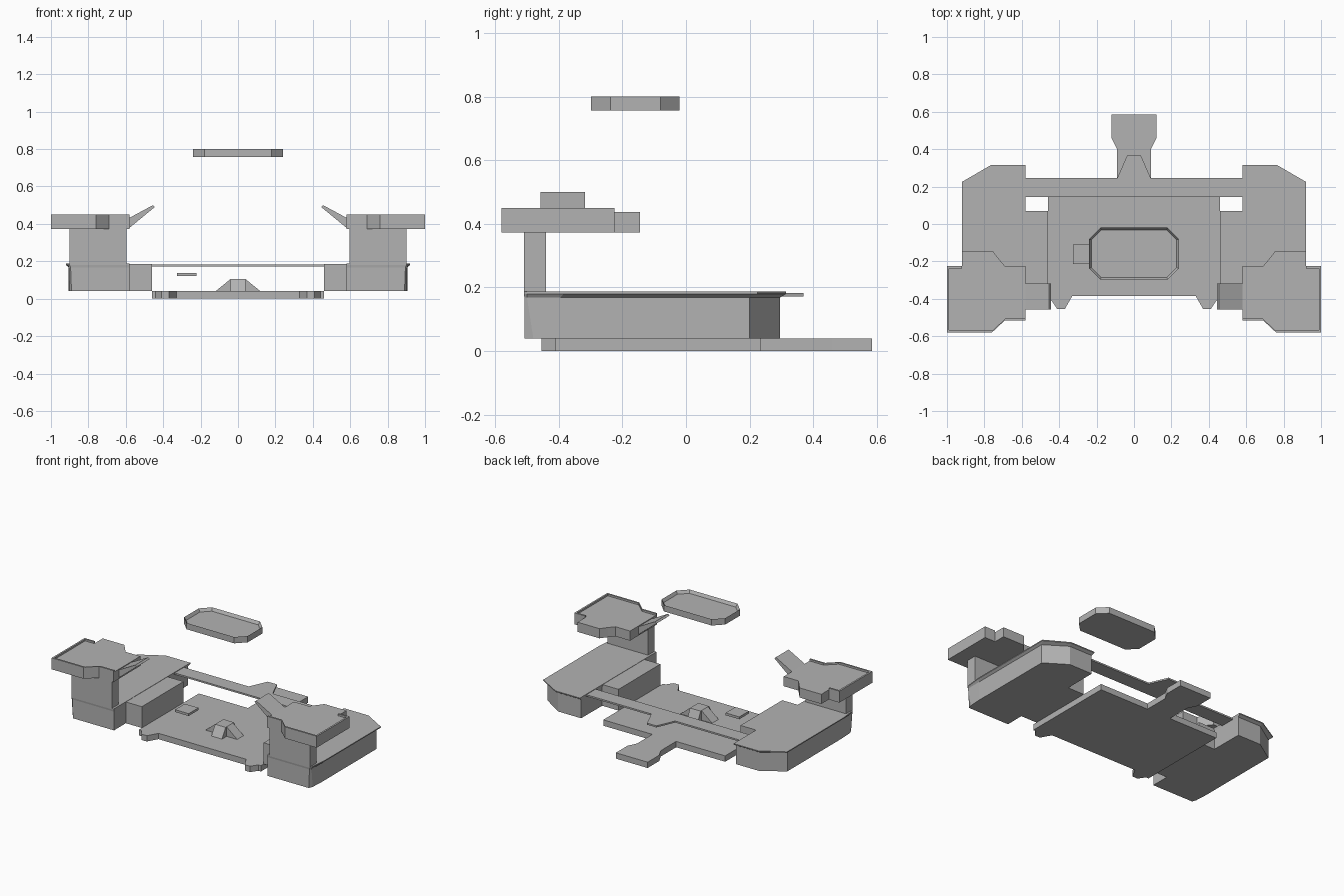
import bpy
import bmesh

cube = bpy.data.objects.get("Cube")
if cube:
    bpy.data.objects.remove(cube, do_unlink=True)

grey = bpy.data.materials.new("light_grey")
grey.use_nodes = True
colour = (0.45, 0.45, 0.45, 1)
grey.diffuse_color = colour
grey.node_tree.nodes["Principled BSDF"].inputs["Base Color"].default_value = colour


def finish(name, bm, mirror):
    bmesh.ops.recalc_face_normals(bm, faces=bm.faces)
    mesh = bpy.data.meshes.new(name)
    bm.to_mesh(mesh)
    bm.free()
    mesh.materials.append(grey)
    obj = bpy.data.objects.new(name, mesh)
    bpy.context.collection.objects.link(obj)
    if mirror:
        mod = obj.modifiers.new("Mirror", "MIRROR")
        mod.use_mirror_merge = False
    return obj


def loft(name, levels, mirror=False, recess=None):
    """Join stacked outlines [(z, points), ...]; recess = (inset, depth)."""
    bm = bmesh.new()
    rings = [[bm.verts.new((x, y, z)) for x, y in pts] for z, pts in levels]
    bm.faces.new(rings[0])
    top = bm.faces.new(rings[-1])
    for a, b in zip(rings, rings[1:]):
        n = len(a)
        for i in range(n):
            j = (i + 1) % n
            bm.faces.new((a[i], a[j], b[j], b[i]))
    if recess:
        bmesh.ops.recalc_face_normals(bm, faces=bm.faces)
        bmesh.ops.inset_region(bm, faces=[top], thickness=recess[0])
        for v in top.verts:
            v.co.z -= recess[1]
    return finish(name, bm, mirror)


def prism(name, pts, z0, z1, mirror=False, recess=None):
    return loft(name, [(z0, pts), (z1, pts)], mirror, recess)


def box(name, x0, x1, y0, y1, z0, z1, mirror=False):
    return prism(name, [(x0, y0), (x1, y0), (x1, y1), (x0, y1)], z0, z1, mirror)


def profile(name, pts, y0, y1, mirror=False):
    """Extrude an x-z outline along y."""
    bm = bmesh.new()
    face = bm.faces.new([bm.verts.new((x, y0, z)) for x, z in pts])
    new = bmesh.ops.extrude_face_region(bm, geom=[face])["geom"]
    for v in new:
        if isinstance(v, bmesh.types.BMVert):
            v.co.y = y1
    return finish(name, bm, mirror)


def both_sides(half):
    return half + [(-x, y) for x, y in reversed(half)]


# Floor plate with front prongs and rear tail
prism("floor_plate", both_sides([
    (0.33, -0.385), (0.37, -0.455), (0.41, -0.455), (0.44, -0.41), (0.46, -0.41),
    (0.46, 0.235), (0.09, 0.235), (0.09, 0.40), (0.12, 0.46), (0.12, 0.585)]), 0, 0.04)

# Rear walkway with a tapered landing
prism("walkway", both_sides([
    (0.59, 0.145), (0.59, 0.245), (0.09, 0.245), (0.035, 0.37)]), 0.172, 0.183)

# Side pods with a flared top edge
low = [(0.58, -0.505), (0.89, -0.48), (0.905, -0.395), (0.905, 0.20),
       (0.76, 0.295), (0.585, 0.295)]
low[0] = (0.58, -0.48)
mid = [(0.58, -0.508), (0.895, -0.508), (0.905, -0.395), (0.905, 0.20),
       (0.76, 0.295), (0.585, 0.295)]
rim = [(0.58, -0.51), (0.90, -0.51), (0.92, -0.385), (0.92, 0.225),
       (0.765, 0.315), (0.58, 0.315)]
low[0], low[1] = (0.58, -0.508), (0.89, -0.508)
low.insert(2, (0.90, -0.48))
mid.insert(2, (0.905, -0.50))
rim.insert(2, (0.908, -0.50))
loft("side_pod", [(0.04, low), (0.168, mid), (0.18, rim), (0.187, rim)], mirror=True)
box("pod_inner_block", 0.46, 0.585, -0.38, 0.07, 0.04, 0.185, mirror=True)

# Upright supports and the trays they carry
box("tray_support", 0.595, 0.90, -0.51, -0.44, 0.18, 0.38, mirror=True)
tray = [(1, -0.225), (1, -0.58), (0.76, -0.58), (0.69, -0.515), (0.58, -0.515),
        (0.58, -0.225), (0.69, -0.225), (0.72, -0.19), (0.755, -0.145),
        (0.92, -0.145), (0.92, -0.225)]
prism("tray", tray, 0.372, 0.438, mirror=True)
lip = [tray[-1]] + tray[:5]
lip_inside = [(0.58, -0.503), (0.685, -0.503), (0.755, -0.568), (0.988, -0.568),
              (0.988, -0.237), (0.92, -0.237)]
prism("tray_lip", lip + lip_inside, 0.43, 0.45, mirror=True)

# Slanted fin on the inner side of each tray
profile("tray_fin", [(0.585, 0.375), (0.585, 0.43), (0.455, 0.5), (0.445, 0.49)],
        -0.457, -0.318, mirror=True)

# Raised oval dish
prism("oval_dish", both_sides([
    (0.18, -0.298), (0.24, -0.238), (0.24, -0.08), (0.18, -0.02)]),
    0.757, 0.80, recess=(0.013, 0.02))

# Console on the floor and the small panel beside it
profile("console_wings", [(-0.12, 0.04), (-0.04, 0.105), (0.04, 0.105), (0.12, 0.04)],
        -0.18, -0.11)
loft("console_core", [
    (0.04, [(-0.04, -0.23), (0.04, -0.23), (0.04, -0.07), (-0.04, -0.07)]),
    (0.105, [(-0.04, -0.19), (0.04, -0.19), (0.04, -0.10), (-0.04, -0.10)])])
box("small_panel", -0.325, -0.222, -0.215, -0.11, 0.122, 0.138)
